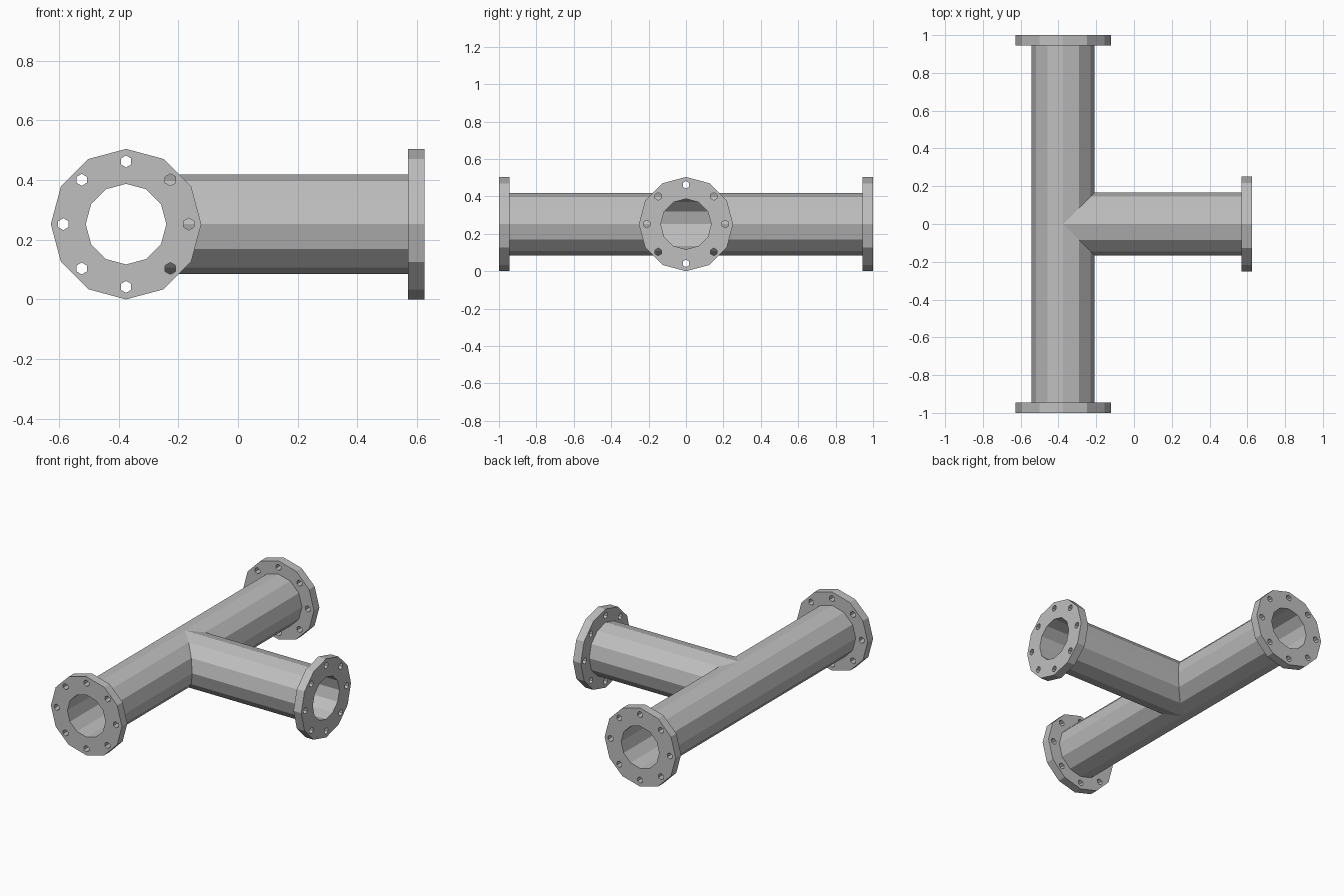
import bpy
import bmesh
from math import sin, cos, pi
from mathutils import Vector

if "Cube" in bpy.data.objects:
    bpy.data.objects.remove(bpy.data.objects["Cube"], do_unlink=True)

SIDES = 12
AXIS_X, AXIS_Z = -0.375, 0.252   # where the two pipe axes cross
R_FLANGE, R_PIPE, R_BORE = 0.252, 0.167, 0.135
THICK = 0.055
RUN_END, BRANCH_END = 1.0, 1.0   # flange face distances from the crossing

steel = bpy.data.materials.new("grey steel")
steel.use_nodes = True
steel.diffuse_color = (0.52, 0.52, 0.52, 1)
steel.node_tree.nodes["Principled BSDF"].inputs["Base Color"].default_value = (0.52, 0.52, 0.52, 1)


def add_object(name, mesh, location, turn=0):
    ob = bpy.data.objects.new(name, mesh)
    ob.location = location
    ob.rotation_euler.z = turn
    bpy.context.collection.objects.link(ob)
    return ob


def to_mesh(name, bm):
    bmesh.ops.remove_doubles(bm, verts=bm.verts, dist=0.0001)
    bmesh.ops.recalc_face_normals(bm, faces=bm.faces)
    mesh = bpy.data.meshes.new(name)
    bm.to_mesh(mesh)
    bm.free()
    mesh.materials.append(steel)
    return mesh


def polygon(radius, sides, cx=0, cz=0):
    return [(cx + radius * sin(2 * pi * i / sides), cz + radius * cos(2 * pi * i / sides))
            for i in range(sides)]


# Tee body: outer and inner walls, mitred where the branch meets the run
def make_tee():
    bm = bmesh.new()
    run, branch = RUN_END - THICK, BRANCH_END - THICK

    def face(*points):
        bm.faces.new([bm.verts.new(p) for p in points])

    walls = [polygon(r, SIDES) for r in (R_PIPE, R_BORE)]
    for ring in walls:
        for i in range(SIDES):
            (a, za), (b, zb) = ring[i], ring[(i + 1) % SIDES]
            if a + b < 0:        # unbroken far side of the run
                face((a, -run, za), (a, run, za), (b, run, zb), (b, -run, zb))
                continue
            for s in (-1, 1):    # near side of the run, then half the branch
                face((a, s * a, za), (a, s * run, za), (b, s * run, zb), (b, s * b, zb))
                face((a, s * a, za), (branch, s * a, za), (branch, s * b, zb), (b, s * b, zb))
    # Annular rims joining the two walls at the three ends
    for i in range(SIDES):
        j = (i + 1) % SIDES
        rim = [walls[0][i], walls[0][j], walls[1][j], walls[1][i]]
        face(*[(u, run, z) for u, z in rim])
        face(*[(u, -run, z) for u, z in rim])
        face(*[(branch, u, z) for u, z in rim])
    return to_mesh("pipe_tee", bm)


# Flange: ring plate with eight hexagonal bolt holes
def make_flange():
    bm = bmesh.new()
    loops = [polygon(R_FLANGE, SIDES), polygon(R_BORE, SIDES)]
    loops += [polygon(0.02, 6, x, z) for x, z in polygon(0.21, 8)]
    edges = []
    for loop in loops:
        vs = [bm.verts.new((x, 0, z)) for x, z in loop]
        edges += [bm.edges.new((v, vs[i - 1])) for i, v in enumerate(vs)]
    bmesh.ops.triangle_fill(bm, edges=edges, use_beauty=True, normal=Vector((0, -1, 0)))
    plate = bmesh.ops.extrude_face_region(bm, geom=bm.faces[:], use_keep_orig=True)
    bmesh.ops.translate(bm, vec=(0, THICK, 0),
                        verts=[g for g in plate["geom"] if isinstance(g, bmesh.types.BMVert)])
    return to_mesh("flange", bm)


add_object("pipe_tee", make_tee(), (AXIS_X, 0, AXIS_Z))
flange = make_flange()
add_object("front_flange", flange, (AXIS_X, -RUN_END, AXIS_Z))
add_object("back_flange", flange, (AXIS_X, RUN_END, AXIS_Z), pi)
add_object("branch_flange", flange, (AXIS_X + BRANCH_END, 0, AXIS_Z), pi / 2)
